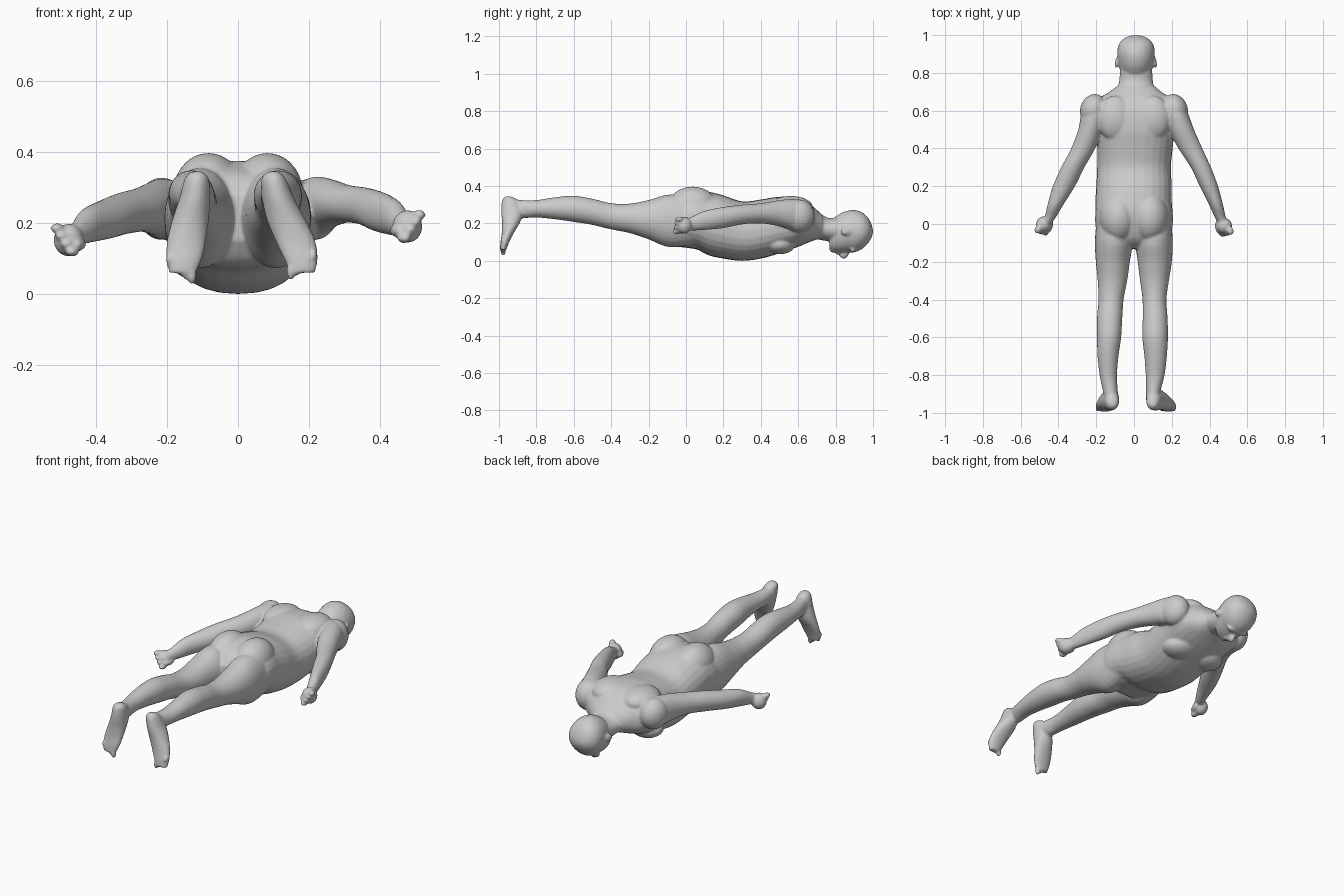
import bpy, bmesh, math
from mathutils import Matrix, Vector

cube = bpy.data.objects.get("Cube")
if cube:
    bpy.data.objects.remove(cube, do_unlink=True)

mat = bpy.data.materials.new("plain grey")
mat.use_nodes = True
GREY = (0.6, 0.6, 0.6, 1)
mat.diffuse_color = GREY
bsdf = mat.node_tree.nodes["Principled BSDF"]
bsdf.inputs["Base Color"].default_value = GREY
bsdf.inputs["Roughness"].default_value = 0.7

bm = bmesh.new()


def spline(rows, steps=4):
    """Catmull-Rom interpolation of section rows."""
    out = []
    for i in range(len(rows) - 1):
        p = [rows[max(0, min(len(rows) - 1, i + k))] for k in (-1, 0, 1, 2)]
        for s in range(steps):
            t = s / steps
            out.append([0.5 * (2 * b + (c - a) * t + (2 * a - 5 * b + 4 * c - d) * t * t
                               + (3 * b - a - 3 * c + d) * t ** 3) for a, b, c, d in zip(*p)])
    return out + [list(rows[-1])]


def loft(rows, along="y", power=2.0, n=28):
    """Skin rounded sections: (position, min u, max u, min v, max v)."""
    rings = []
    for q, u0, u1, v0, v1 in spline(rows):
        ring = []
        for k in range(n):
            a = 2 * math.pi * k / n
            c, s = math.cos(a), math.sin(a)
            u = (u0 + u1) / 2 + (u1 - u0) / 2 * math.copysign(abs(c) ** (2 / power), c)
            v = (v0 + v1) / 2 + (v1 - v0) / 2 * math.copysign(abs(s) ** (2 / power), s)
            ring.append(bm.verts.new((u, q, v) if along == "y" else (u, v, q)))
        rings.append(ring)
    for r0, r1 in zip(rings, rings[1:]):
        for k in range(n):
            bm.faces.new((r0[k], r0[(k + 1) % n], r1[(k + 1) % n], r1[k]))
    bm.faces.new(rings[0])
    bm.faces.new(rings[-1])


def blob(center, radii, tilt=0.0, axis="Z"):
    """Ellipsoid, optionally tilted."""
    m = (Matrix.Translation(center) @ Matrix.Rotation(tilt, 4, axis)
         @ Matrix.Diagonal((*radii, 1)))
    bmesh.ops.create_uvsphere(bm, u_segments=24, v_segments=14, radius=1, matrix=m)


# torso: hips, belly, chest, shoulders
loft([(-0.13, -0.12, 0.12, 0.15, 0.28), (-0.08, -0.185, 0.185, 0.085, 0.335),
      (0.00, -0.205, 0.205, 0.07, 0.365), (0.06, -0.205, 0.205, 0.06, 0.375),
      (0.12, -0.205, 0.20, 0.03, 0.37), (0.20, -0.20, 0.20, 0.012, 0.35),
      (0.30, -0.195, 0.195, 0.0, 0.318), (0.40, -0.195, 0.205, 0.012, 0.328),
      (0.50, -0.20, 0.215, 0.04, 0.343), (0.60, -0.215, 0.225, 0.075, 0.335),
      (0.66, -0.19, 0.20, 0.10, 0.305), (0.70, -0.13, 0.145, 0.115, 0.272),
      (0.73, -0.09, 0.11, 0.125, 0.245)], power=2.25)

# neck
loft([(0.64, -0.12, 0.13, 0.12, 0.28), (0.70, -0.095, 0.11, 0.115, 0.265),
      (0.76, -0.078, 0.10, 0.105, 0.23), (0.84, -0.075, 0.095, 0.10, 0.235)])

# head with jaw and skull
loft([(0.768, -0.035, 0.055, 0.062, 0.12), (0.785, -0.058, 0.078, 0.05, 0.215),
      (0.82, -0.076, 0.096, 0.043, 0.25), (0.86, -0.084, 0.106, 0.045, 0.267),
      (0.90, -0.089, 0.11, 0.046, 0.272), (0.94, -0.084, 0.106, 0.062, 0.26),
      (0.97, -0.067, 0.089, 0.09, 0.235), (0.99, -0.038, 0.06, 0.12, 0.20),
      (0.999, -0.01, 0.03, 0.145, 0.17)])
blob((0.01, 0.845, 0.04), (0.017, 0.026, 0.030), -0.3, "X")   # nose
blob((0.01, 0.788, 0.068), (0.034, 0.022, 0.025))             # chin
blob((0.01, 0.812, 0.046), (0.028, 0.012, 0.013))             # lips
for s in (-1, 1):
    blob((0.01 + 0.035 * s, 0.892, 0.058), (0.034, 0.012, 0.016))           # brow
    blob((0.01 + 0.099 * s, 0.858, 0.158), (0.011, 0.033, 0.022), 0.2 * s)  # ear

for s in (-1, 1):
    blob((0.083 * s, 0.035, 0.285), (0.10, 0.135, 0.112))         # buttock
    blob((0.095 * s, 0.50, 0.09), (0.095, 0.085, 0.055))          # chest muscle
    blob((0.10 * s, 0.56, 0.285), (0.095, 0.12, 0.062))           # shoulder blade
    blob((0.215 * s, 0.605, 0.24), (0.07, 0.085, 0.088), 0.3 * s)  # shoulder cap

# legs: thigh, knee, calf, ankle
SIDE_Z = [(0.08, 0.10, 0.33), (-0.08, 0.072, 0.355), (-0.20, 0.115, 0.325),
          (-0.30, 0.148, 0.306), (-0.40, 0.168, 0.308), (-0.50, 0.192, 0.332),
          (-0.60, 0.208, 0.348), (-0.70, 0.222, 0.340), (-0.80, 0.232, 0.325),
          (-0.88, 0.228, 0.325), (-0.94, 0.24, 0.335)]
RIGHT_X = [(-0.19, -0.04), (-0.207, -0.008), (-0.202, -0.022), (-0.192, -0.036), (-0.188, -0.055),
           (-0.196, -0.062), (-0.196, -0.068), (-0.193, -0.082), (-0.182, -0.09),
           (-0.165, -0.086), (-0.152, -0.082)]
LEFT_X = [(0.04, 0.19), (0.008, 0.205), (0.020, 0.20), (0.032, 0.185), (0.045, 0.172),
          (0.046, 0.178), (0.044, 0.180), (0.055, 0.174), (0.062, 0.162),
          (0.064, 0.142), (0.064, 0.134)]
for xs in (RIGHT_X, LEFT_X):
    loft([(y, x0, x1, z0, z1) for (y, z0, z1), (x0, x1) in zip(SIDE_Z, xs)])

# feet pointing down, heel at the top: (z, min x, max x, min y, max y)
FOOT_Y = [(0.345, -0.965, -0.94), (0.325, -0.983, -0.90), (0.27, -0.988, -0.87),
          (0.21, -0.984, -0.885), (0.15, -0.985, -0.92), (0.10, -0.992, -0.945),
          (0.06, -0.995, -0.96)]
RIGHT_FOOT = [(-0.13, -0.10), (-0.150, -0.082), (-0.165, -0.078), (-0.185, -0.082),
              (-0.20, -0.09), (-0.203, -0.10), (-0.195, -0.118)]
LEFT_FOOT = [(0.085, 0.115), (0.066, 0.134), (0.068, 0.158), (0.08, 0.19),
             (0.105, 0.218), (0.128, 0.225), (0.147, 0.218)]
for xs, s, tip in ((RIGHT_FOOT, -1, 0.0), (LEFT_FOOT, 1, 0.012)):
    loft([(z, x0, x1, y0, y1) for (z, y0, y1), (x0, x1) in zip(FOOT_Y, xs)], "z")
    for k in range(5):   # toes from big to small
        x = s * (0.130 + 0.016 * k + 1.6 * tip)
        blob((x, -0.978, 0.052 + 0.011 * k + tip),
             (0.013 - 0.001 * k, 0.014, 0.026 - 0.002 * k))

# arms: shoulder to wrist
loft([(0.64, -0.235, -0.12, 0.18, 0.31), (0.58, -0.278, -0.14, 0.155, 0.325),
      (0.50, -0.295, -0.165, 0.165, 0.318), (0.40, -0.333, -0.205, 0.175, 0.30),
      (0.30, -0.385, -0.262, 0.168, 0.285), (0.20, -0.430, -0.312, 0.155, 0.265),
      (0.10, -0.458, -0.375, 0.145, 0.245), (0.04, -0.472, -0.41, 0.14, 0.215),
      (-0.01, -0.49, -0.445, 0.14, 0.19)])
loft([(0.64, 0.13, 0.25, 0.18, 0.315), (0.58, 0.15, 0.288, 0.165, 0.33),
      (0.50, 0.18, 0.318, 0.185, 0.325), (0.40, 0.235, 0.362, 0.20, 0.308),
      (0.30, 0.300, 0.408, 0.195, 0.30), (0.20, 0.348, 0.445, 0.175, 0.288),
      (0.10, 0.398, 0.472, 0.165, 0.268), (0.04, 0.425, 0.485, 0.162, 0.24),
      (-0.01, 0.45, 0.50, 0.165, 0.22)])

# fists: palm, four curled fingers, thumb
for s, c in ((-1, Vector((-0.477, -0.002, 0.152))), (1, Vector((0.477, -0.01, 0.19)))):
    blob(c, (0.042, 0.043, 0.046), 0.4 * s)
    for k in range(4):
        blob(c + Vector((s * (0.032 - 0.014 * k), -0.026 - 0.004 * k, 0.033 - 0.022 * k)),
             (0.019, 0.023, 0.014), 0.4 * s)
    blob(c + Vector((-0.033 * s, -0.012, -0.012)), (0.014, 0.036, 0.016), 0.3 * s)

bmesh.ops.recalc_face_normals(bm, faces=bm.faces)
mesh = bpy.data.meshes.new("body")
bm.to_mesh(mesh)
bm.free()
mesh.materials.append(mat)
body = bpy.data.objects.new("body", mesh)
bpy.context.collection.objects.link(body)

# fuse the overlapping volumes into one soft skin
remesh = body.modifiers.new("fuse", "REMESH")
remesh.mode = "VOXEL"
remesh.voxel_size = 0.006
remesh.use_smooth_shade = True
soften = body.modifiers.new("soften", "SMOOTH")
soften.factor = 0.5
soften.iterations = 7
for p in mesh.polygons:
    p.use_smooth = True
